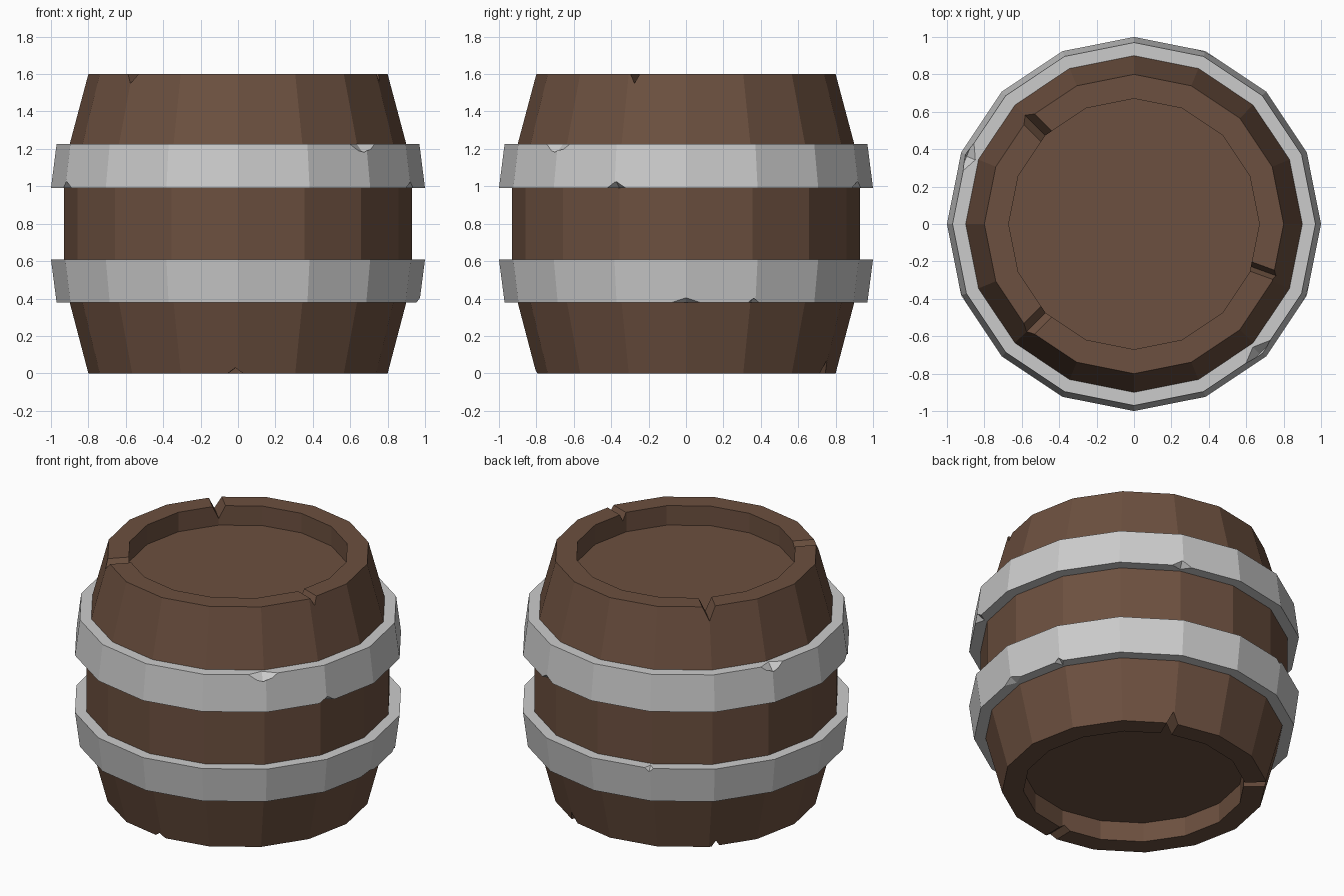
import bpy, bmesh
from math import cos, sin, pi, radians
from mathutils import Matrix, Vector

if "Cube" in bpy.data.objects:
    bpy.data.objects.remove(bpy.data.objects["Cube"])

SIDES = 16
wood = bpy.data.materials.new("dark_wood")
wood.diffuse_color = (0.15, 0.08, 0.05, 1)
wood.use_nodes = True
wood.node_tree.nodes["Principled BSDF"].inputs["Base Color"].default_value = wood.diffuse_color


def finish(bm, name):
    bmesh.ops.recalc_face_normals(bm, faces=bm.faces)
    mesh = bpy.data.meshes.new(name)
    bm.to_mesh(mesh)
    bm.free()
    ob = bpy.data.objects.new(name, mesh)
    bpy.context.collection.objects.link(ob)
    return ob


def lathe(name, profile, closed):
    """Spin (radius, z) points; closed gives a ring, otherwise both ends are capped."""
    bm = bmesh.new()
    rings = [[bm.verts.new((r * cos(2 * pi * i / SIDES), r * sin(2 * pi * i / SIDES), z))
              for i in range(SIDES)] for r, z in profile]
    pairs = list(zip(rings, rings[1:]))
    if closed:
        pairs.append((rings[-1], rings[0]))
    else:
        bm.faces.new(rings[0])
        bm.faces.new(rings[-1])
    for a, b in pairs:
        for i in range(SIDES):
            j = (i + 1) % SIDES
            bm.faces.new((a[i], a[j], b[j], b[i]))
    return finish(bm, name)


def add_groove(bm, angle, z, width, depth):
    """Diamond bar lying across the rim."""
    m = (Matrix.Rotation(radians(angle), 4, 'Z') @ Matrix.Translation((0.75, 0, z))
         @ Matrix.Diagonal((1, width, depth, 1)) @ Matrix.Rotation(pi / 2, 4, 'Y'))
    bmesh.ops.create_cone(bm, cap_ends=True, segments=4, radius1=1, radius2=1,
                          depth=0.36, matrix=m)


def add_chip(bm, angle, radius, z, width, height):
    """Octahedron biting into a hoop edge."""
    m = (Matrix.Rotation(radians(angle), 4, 'Z') @ Matrix.Translation((radius, 0, z))
         @ Matrix.Diagonal((0.05, width, height, 1)))
    v = [bm.verts.new(m @ Vector(p)) for p in
         ((1, 0, 0), (0, 1, 0), (-1, 0, 0), (0, -1, 0), (0, 0, 1), (0, 0, -1))]
    for i in range(4):
        bm.faces.new((v[i], v[(i + 1) % 4], v[4]))
        bm.faces.new((v[(i + 1) % 4], v[i], v[5]))


def carve(ob, bm):
    cutter = finish(bm, ob.name + "_cutter")
    cutter.hide_render = True
    mod = ob.modifiers.new("carve", 'BOOLEAN')
    mod.operation = 'DIFFERENCE'
    mod.solver = 'EXACT'
    mod.object = cutter
    bpy.context.view_layer.objects.active = ob
    bpy.ops.object.modifier_apply(modifier=mod.name)
    bpy.data.objects.remove(cutter)


# Wooden body with recessed lid and base
body = lathe("barrel_body", [(0.67, 0.13), (0.67, 0), (0.8, 0), (0.9, 0.38), (0.93, 0.61),
                             (0.93, 0.99), (0.9, 1.225), (0.8, 1.6), (0.67, 1.6),
                             (0.67, 1.47)], False)
body.data.materials.append(wood)
cuts = bmesh.new()
for angle, z, width, depth in [(135, 1.6, 0.04, 0.085), (-20, 1.6, 0.025, 0.05),
                               (-135, 1.6, 0.04, 0.05), (67, 0, 0.035, 0.07),
                               (138, 0, 0.025, 0.04), (-91, 0, 0.04, 0.03)]:
    add_groove(cuts, angle, z, width, depth)
carve(body, cuts)

# Metal hoops, each wider towards the barrel's middle
upper = lathe("upper_hoop", [(0.92, 0.99), (1.0, 0.99), (0.97, 1.225), (0.89, 1.225)], True)
cuts = bmesh.new()
for angle, r, z, width, height in [(-46, 0.965, 1.225, 0.12, 0.05), (158, 0.965, 1.225, 0.1, 0.05),
                                   (-22, 1.0, 0.99, 0.07, 0.04), (67, 1.0, 0.99, 0.08, 0.04),
                                   (-157, 1.0, 0.99, 0.07, 0.04)]:
    add_chip(cuts, angle, r, z, width, height)
carve(upper, cuts)

lower = lathe("lower_hoop", [(0.89, 0.38), (0.97, 0.38), (1.0, 0.61), (0.92, 0.61)], True)
cuts = bmesh.new()
for angle, r, z, width, height in [(0, 0.975, 0.38, 0.12, 0.025), (22, 0.965, 0.38, 0.03, 0.025),
                                   (112, 1.0, 0.61, 0.03, 0.025)]:
    add_chip(cuts, angle, r, z, width, height)
carve(lower, cuts)
